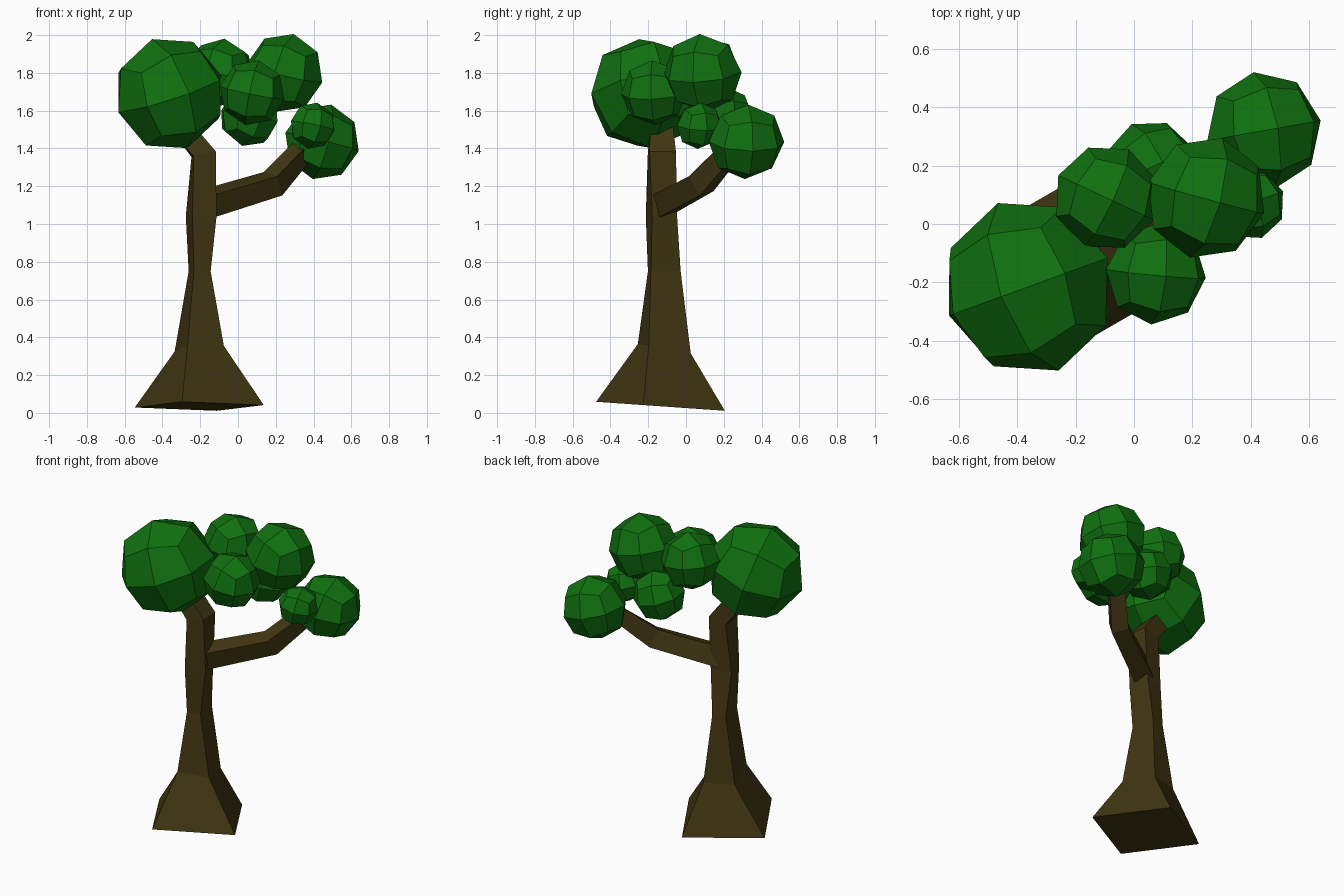
import bpy, bmesh
from math import radians
from mathutils import Matrix, Vector

if "Cube" in bpy.data.objects:
    bpy.data.objects.remove(bpy.data.objects["Cube"], do_unlink=True)


def make_material(name, colour):
    mat = bpy.data.materials.new(name)
    mat.use_nodes = True
    mat.diffuse_color = colour
    mat.node_tree.nodes["Principled BSDF"].inputs["Base Color"].default_value = colour
    return mat


bark = make_material("bark brown", (0.053, 0.037, 0.006, 1))
leaf = make_material("leaf green", (0.005, 0.165, 0.005, 1))


def add_object(name, bm, mat):
    bmesh.ops.recalc_face_normals(bm, faces=bm.faces)
    mesh = bpy.data.meshes.new(name)
    bm.to_mesh(mesh)
    bm.free()
    mesh.materials.append(mat)
    obj = bpy.data.objects.new(name, mesh)
    bpy.context.collection.objects.link(obj)
    return obj


def turn(angle, axis):
    return Matrix.Rotation(radians(angle), 3, axis)


def loft(name, rings, mat):
    """Skin rectangular rings: centre, half sizes, (roll, tilt, heading)."""
    bm = bmesh.new()
    loops = []
    for centre, (hx, hy), (roll, tilt, heading) in rings:
        rot = turn(heading, "Z") @ turn(tilt, "Y") @ turn(roll, "Z")
        corners = [(-hx, -hy, 0), (hx, -hy, 0), (hx, hy, 0), (-hx, hy, 0)]
        loops.append([bm.verts.new(Vector(centre) + rot @ Vector(c)) for c in corners])
    for low, high in zip(loops, loops[1:]):
        for i in range(4):
            j = (i + 1) % 4
            bm.faces.new((low[i], low[j], high[j], high[i]))
    bm.faces.new(loops[0][::-1])
    bm.faces.new(loops[-1])
    return add_object(name, bm, mat)


def leaf_ball(name, centre, radius, roll, tilt, heading):
    """Cube split once per edge and pushed out to a faceted ball."""
    bm = bmesh.new()
    bmesh.ops.create_cube(bm, size=2)
    bmesh.ops.subdivide_edges(bm, edges=bm.edges[:], cuts=1, use_grid_fill=True)
    rot = turn(heading, "Z") @ turn(tilt, "Y") @ turn(roll, "Z")
    for v in bm.verts:
        v.co = Vector(centre) + rot @ (v.co.normalized() * radius)
    return add_object(name, bm, leaf)


# Flared, slightly twisted trunk that bends into the largest leaf ball
loft("trunk", [
    ((-0.205, -0.135, 0.035), (0.25, 0.25), (-60, 4, 90)),
    ((-0.205, -0.115, 0.34), (0.1, 0.118), (-73, 10, 90)),
    ((-0.203, -0.115, 0.75), (0.045, 0.08), (10, 0, 0)),
    ((-0.195, -0.13, 1.04), (0.066, 0.068), (15, 0, 0)),
    ((-0.182, -0.128, 1.37), (0.06, 0.07), (5, -13, 0)),
    ((-0.28, -0.13, 1.49), (0.055, 0.06), (0, -45, 0)),
], bark)

# Side branch with an elbow
loft("branch", [
    ((-0.17, -0.12, 1.105), (0.062, 0.058), (15, 75, 29)),
    ((0.185, 0.08, 1.213), (0.06, 0.052), (15, 60, 36)),
    ((0.37, 0.265, 1.42), (0.045, 0.045), (15, 50, 44)),
], bark)

# Leaf balls
leaf_ball("large_leaf_ball", (-0.362, -0.215, 1.69), 0.305, 0, -19, 20)
leaf_ball("front_leaf_ball", (0.075, -0.17, 1.695), 0.175, 10, 12, -15)
leaf_ball("top_leaf_ball", (0.247, 0.09, 1.80), 0.212, 5, 14, -20)
leaf_ball("back_leaf_ball", (-0.095, 0.09, 1.80), 0.183, 0, 8, -25)
leaf_ball("low_leaf_ball", (0.06, 0.195, 1.57), 0.162, 0, 15, 25)
leaf_ball("branch_leaf_ball", (0.445, 0.32, 1.435), 0.203, 0, 14, 10)
leaf_ball("small_leaf_ball", (0.395, 0.07, 1.52), 0.125, 0, 12, 20)
